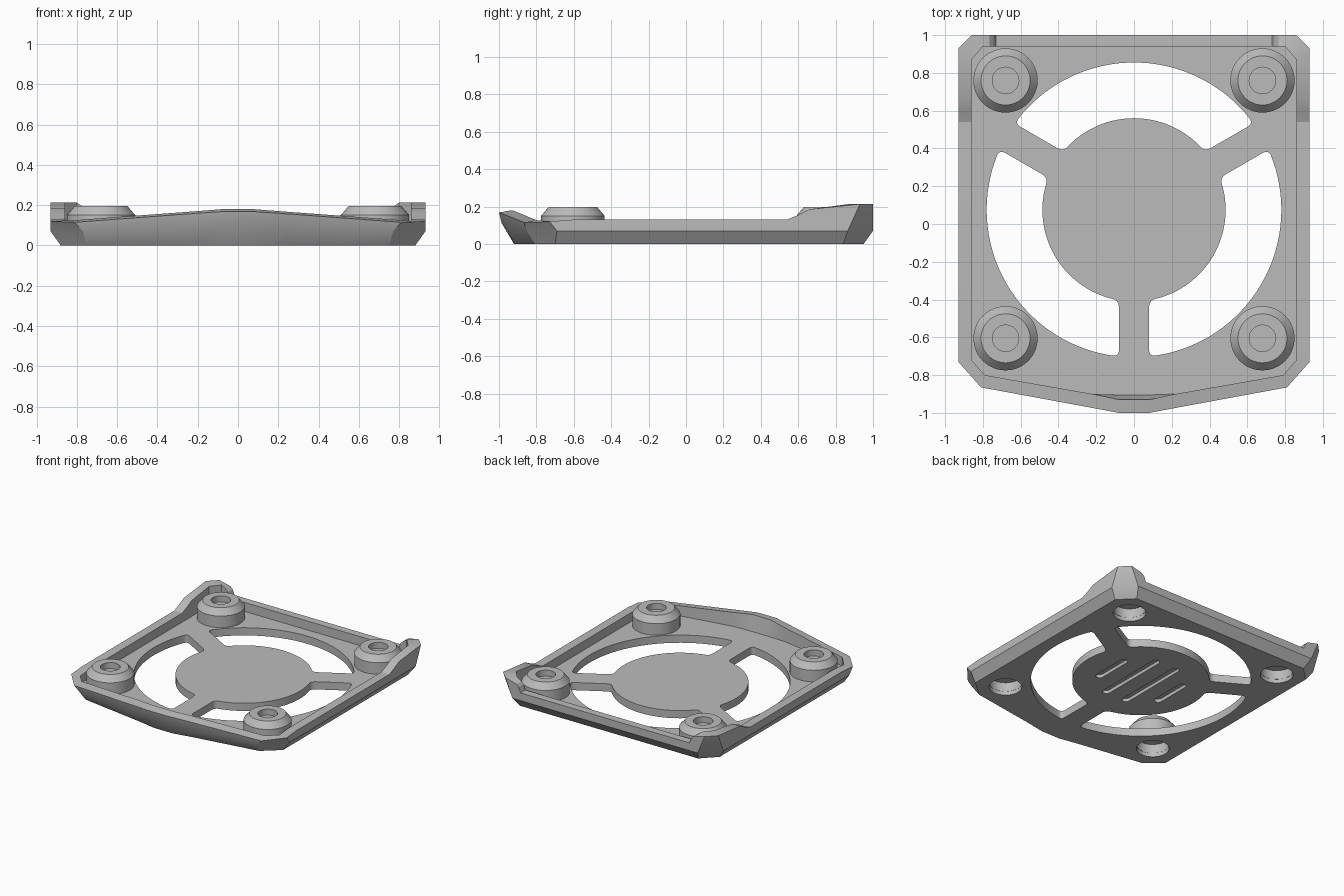
import bpy, bmesh
from math import sin, cos, asin, pi, radians
from mathutils import Vector

if "Cube" in bpy.data.objects:
    bpy.data.objects.remove(bpy.data.objects["Cube"], do_unlink=True)

grey = bpy.data.materials.new("plain grey")
grey.use_nodes = True
grey.diffuse_color = (0.5, 0.5, 0.5, 1)
grey.node_tree.nodes["Principled BSDF"].inputs["Base Color"].default_value = grey.diffuse_color

FLOOR = 0.06
CENTRE = Vector((0, 0.075))
BOSSES = [(sx * 0.68, y) for sx in (-1, 1) for y in (-0.605, 0.76)]


def finish(bm, name):
    """Turn a bmesh into a named grey object."""
    bmesh.ops.recalc_face_normals(bm, faces=bm.faces)
    mesh = bpy.data.meshes.new(name)
    bm.to_mesh(mesh)
    bm.free()
    mesh.materials.append(grey)
    obj = bpy.data.objects.new(name, mesh)
    bpy.context.collection.objects.link(obj)
    return obj


def smooth(obj, angle):
    bpy.ops.object.select_all(action='DESELECT')
    obj.select_set(True)
    bpy.context.view_layer.objects.active = obj
    bpy.ops.object.shade_smooth_by_angle(angle=radians(angle))


def prism(bm, outline, z0, z1):
    """Closed upright solid over a flat outline."""
    rings = [[bm.verts.new((p[0], p[1], z)) for p in outline] for z in (z0, z1)]
    for ring in rings:
        bm.faces.new(ring)
    n = len(outline)
    for i in range(n):
        j = (i + 1) % n
        bm.faces.new((rings[0][i], rings[0][j], rings[1][j], rings[1][i]))


# Rim cross-section stations: bottom, widest line, outer lip, inner lip
def side(y, z):
    return (0.88, y), (0.93, y, 0.07), (0.93, y, z), (0.86, y)


def back(x, z):
    return (x, 0.95), (x, 1, 0.07), (x, 1, z), (x, 0.94)


half = [
    ((0.08, -0.92), (0.07, -0.985, 0.11), (0.08, -1, 0.168), (0.08, -0.93)),
    ((0.24, -0.89), (0.24, -0.95, 0.07), (0.24, -0.97, 0.157), (0.22, -0.9)),
    ((0.75, -0.81), (0.77, -0.855, 0.07), (0.81, -0.865, 0.115), (0.79, -0.8)),
    ((0.88, -0.7), (0.93, -0.69, 0.07), (0.93, -0.73, 0.12), (0.86, -0.72)),
    side(-0.6, 0.13), side(0.54, 0.13), side(0.6, 0.155), side(0.66, 0.185),
    ((0.88, 0.84), (0.93, 0.865, 0.07), (0.93, 0.93, 0.213), (0.86, 0.87)),
    ((0.77, 0.95), (0.8, 1, 0.07), (0.86, 1, 0.213), (0.8, 0.94)),
    back(0.765, 0.19), back(0.745, 0.17), back(0.73, 0.13),
]


def loops(station, sx):
    bottom, mid, top, inner = station
    lip = top[2] + (0.012 if inner[1] < -0.75 else 0)
    pts = [(*bottom, 0), mid, top, (*inner, lip), (inner[0], max(inner[1], -0.905), FLOOR)]
    return [(sx * p[0], p[1], p[2]) for p in pts]


# Frame: rim and floor in one closed body
bm = bmesh.new()
columns = [loops(s, 1) for s in half] + [loops(s, -1) for s in reversed(half)]
columns = [[bm.verts.new(p) for p in col] for col in columns]
for i, a in enumerate(columns):
    b = columns[(i + 1) % len(columns)]
    for k in range(4):
        bm.faces.new((a[k], b[k], b[k + 1], a[k + 1]))
bm.faces.new([c[0] for c in columns])
bm.faces.new([c[4] for c in columns])
frame = finish(bm, "frame")


# Cutters: three vents, screw holes and grooves under the hub
def polar(r, a):
    return CENTRE + Vector((r * cos(a), r * sin(a)))


def vent(start, end, r_in=0.485, r_out=0.78, half_spoke=0.08, steps=36):
    """Ring sector between two parallel-sided spokes, corners rounded."""
    def along(r, s):
        a = asin(half_spoke / r)
        return polar(r, start + a if s else end - a)

    def arc(r, soft):
        a = asin(half_spoke / r) + soft / r
        return [polar(r, start + a + (end - start - 2 * a) * i / steps) for i in range(steps + 1)]

    def corner(p, c, q):
        ts = [i / 6 for i in range(1, 6)]
        return [p * (1 - t) ** 2 + c * 2 * t * (1 - t) + q * t * t for t in ts]

    outer, inner = arc(r_out, 0.035), arc(r_in, 0.035)[::-1]
    ro, ri = r_out - 0.035, r_in + 0.04
    return (outer + corner(outer[-1], along(r_out, 0), along(ro, 0)) + [along(ro, 0), along(ri, 0)]
            + corner(along(ri, 0), along(r_in, 0), inner[0]) + inner
            + corner(inner[-1], along(r_in, 1), along(ri, 1)) + [along(ri, 1), along(ro, 1)]
            + corner(along(ro, 1), along(r_out, 1), outer[0]))


def groove(x, length, r=0.028):
    pts = []
    for sy in (1, -1):
        for i in range(9):
            a = pi * i / 8
            pts.append((x + sy * r * cos(a), CENTRE.y + sy * (length / 2 - r + r * sin(a))))
    return pts


bm = bmesh.new()
for i in range(3):
    start = radians(30 + 120 * i)
    prism(bm, vent(start, start + radians(120)), -0.1, 0.3)
for x, y in BOSSES:
    circle = [(x + 0.116 * cos(pi * i / 24), y + 0.116 * sin(pi * i / 24)) for i in range(48)]
    prism(bm, circle, -0.1, 0.3)
for sx in (-1, 1):
    prism(bm, groove(sx * 0.09, 0.6), -0.1, 0.025)
    prism(bm, groove(sx * 0.27, 0.32), -0.1, 0.025)
cutter = finish(bm, "cutter")
cutter.hide_render = True

cut = frame.modifiers.new("openings", 'BOOLEAN')
cut.operation = 'DIFFERENCE'
cut.solver = 'EXACT'
cut.object = cutter
bpy.context.view_layer.objects.active = frame
bpy.ops.object.modifier_apply(modifier=cut.name)
bpy.data.objects.remove(cutter, do_unlink=True)
smooth(frame, 22)

# Screw bosses: turned profile, recessed on top and hollow underneath
profile = [(0, 0.1), (0.115, 0.1), (0.115, 0.03), (0.17, 0.03), (0.17, 0.15),
           (0.13, 0.197), (0.07, 0.197), (0.07, 0.15), (0, 0.15)]
names = ["front_right_boss", "back_right_boss", "front_left_boss", "back_left_boss"]
for name, (x, y) in zip(names, BOSSES):
    bm = bmesh.new()
    verts = [bm.verts.new((r, 0, z)) for r, z in profile]
    edges = [bm.edges.new(pair) for pair in zip(verts, verts[1:])]
    bmesh.ops.spin(bm, geom=verts + edges, cent=(0, 0, 0), axis=(0, 0, 1),
                   angle=2 * pi, steps=48)
    bmesh.ops.remove_doubles(bm, verts=bm.verts, dist=0.0005)
    boss = finish(bm, name)
    boss.location = (x, y, 0)
    smooth(boss, 30)
